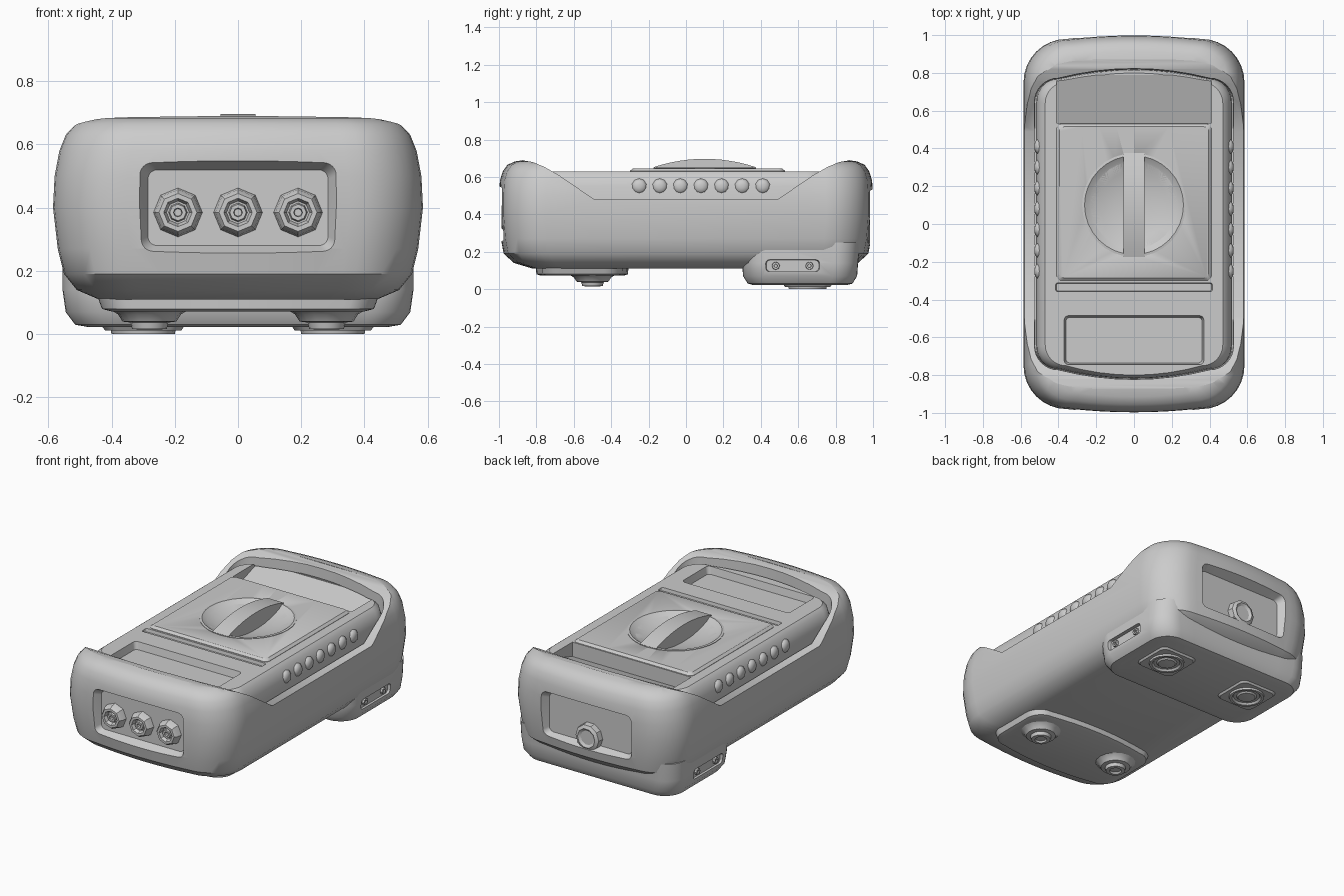
import bpy, bmesh, math
from mathutils import Matrix, Vector

cube = bpy.data.objects.get("Cube")
if cube:
    bpy.data.objects.remove(cube, do_unlink=True)

grey = bpy.data.materials.new("mid_grey")
grey.use_nodes = True
COLOUR = (0.6, 0.6, 0.6, 1)
grey.diffuse_color = COLOUR
grey.node_tree.nodes["Principled BSDF"].inputs["Base Color"].default_value = COLOUR

UP = Matrix()
DOWN = Matrix.Rotation(math.pi, 4, 'X')
FRONT = Matrix.Rotation(math.pi / 2, 4, 'X')
BACK = Matrix.Rotation(-math.pi / 2, 4, 'X')


def sideways(s):
    return Matrix.Rotation(s * math.pi / 2, 4, 'Y')


def skin(name, loops, loc=(0, 0, 0), turn=UP, angle=35):
    """Join matching loops of points into a closed, capped skin."""
    bm = bmesh.new()
    rows = [[bm.verts.new(p) for p in loop] for loop in loops]
    n = len(rows[0])
    for a, b in zip(rows, rows[1:]):
        for i in range(n):
            j = (i + 1) % n
            bm.faces.new((a[i], a[j], b[j], b[i]))
    bm.faces.new(rows[0][::-1])
    bm.faces.new(rows[-1])
    bmesh.ops.recalc_face_normals(bm, faces=bm.faces)
    bm.transform(Matrix.Translation(loc) @ turn)
    mesh = bpy.data.meshes.new(name)
    bm.to_mesh(mesh)
    bm.free()
    obj = bpy.data.objects.new(name, mesh)
    bpy.context.collection.objects.link(obj)
    mesh.materials.append(grey)
    smooth(obj, angle)
    return obj


def smooth(obj, angle=35):
    bpy.ops.object.select_all(action='DESELECT')
    obj.select_set(True)
    bpy.context.view_layer.objects.active = obj
    bpy.ops.object.shade_smooth_by_angle(angle=math.radians(angle))


def rounded(hx, hy, r, z, bulge=0.0, arc=8):
    """Rounded rectangle loop whose short ends can bulge outwards."""
    pts = []
    for q, (sx, sy) in enumerate(((1, 1), (-1, 1), (-1, -1), (1, -1))):
        for k in range(arc + 1):
            a = (q + k / arc) * math.pi / 2
            pts.append((sx * (hx - r) + r * math.cos(a),
                        sy * (hy - r - bulge) + r * math.sin(a), z))
        if q in (0, 2):
            for t in (0.75, 0.5, 0.25, 0, -0.25, -0.5, -0.75):
                pts.append((sx * t * (hx - r), sy * (hy - bulge * t * t), z))
    return pts


def slab(name, rings, loc=(0, 0, 0), turn=UP, bulge=0.0, angle=35):
    return skin(name, [rounded(*ring, bulge) for ring in rings], loc, turn, angle)


def lathe(name, profile, segs, loc, turn=UP, angle=35):
    loops = [[(r * math.cos(math.tau * i / segs), r * math.sin(math.tau * i / segs), z)
              for i in range(segs)] for r, z in profile]
    return skin(name, loops, loc, turn, angle)


def extrude_x(name, profile, half):
    return skin(name, [[(x, y, z) for y, z in profile] for x in (-half, half)])


def cut(obj, cutter):
    mod = obj.modifiers.new("cut", 'BOOLEAN')
    mod.operation, mod.solver, mod.object = 'DIFFERENCE', 'EXACT', cutter
    bpy.ops.object.select_all(action='DESELECT')
    obj.select_set(True)
    bpy.context.view_layer.objects.active = obj
    bpy.ops.object.modifier_apply(modifier=mod.name)
    bpy.data.objects.remove(cutter, do_unlink=True)
    smooth(obj)


# Protective outer shell, with raised ends and low side walls
shell = slab("outer_shell", [
    (0.44, 0.82, 0.16, 0.11), (0.51, 0.92, 0.2, 0.14), (0.55, 0.975, 0.22, 0.19),
    (0.57, 0.99, 0.23, 0.27), (0.585, 1.0, 0.23, 0.4), (0.58, 1.0, 0.23, 0.5),
    (0.565, 0.995, 0.23, 0.58), (0.545, 0.98, 0.22, 0.63), (0.515, 0.955, 0.2, 0.665),
    (0.47, 0.915, 0.18, 0.683), (0.42, 0.87, 0.16, 0.69)], bulge=0.02)
half_dip = [(0.87, 0.8), (0.87, 0.688), (0.82, 0.68), (0.76, 0.655), (0.68, 0.61), (0.49, 0.48)]
cut(shell, extrude_x("dip_cutter", half_dip + [(-y, z) for y, z in half_dip[::-1]], 0.8))
cut(shell, slab("cavity_cutter", [(0.525, 0.81, 0.12, 0.46), (0.53, 0.83, 0.13, 0.8)], bulge=0.05))

# Recessed end panels
for name, turn, y, z in (("front", FRONT, -1, 0.4), ("back", BACK, 1, 0.385)):
    cut(shell, slab(name + "_cutter", [(0.285, 0.12, 0.03, -0.06), (0.32, 0.15, 0.04, 0.0),
                                       (0.34, 0.165, 0.05, 0.05)], (0, y, z), turn))

# Sockets on the front panel and plug on the back panel
SOCKET = [(0.08, -0.02), (0.072, 0.025), (0.06, 0.042), (0.045, 0.042), (0.036, 0.02),
          (0.03, 0.02), (0.026, 0.034), (0.014, 0.034), (0.012, 0.005)]
for x, name in ((-0.19, "right"), (0, "middle"), (0.19, "left")):
    lathe(name + "_socket", SOCKET, 8, (x, -0.945, 0.385), FRONT)
lathe("back_plug", [(0.085, -0.02), (0.08, 0.03), (0.06, 0.04), (0.045, 0.03)], 10,
      (0, 0.945, 0.31), BACK)

# Inner instrument case
case = slab("instrument_case", [(0.52, 0.83, 0.13, 0.44), (0.515, 0.825, 0.13, 0.55),
                                (0.495, 0.815, 0.12, 0.61), (0.47, 0.80, 0.11, 0.63)], bulge=0.05)
cut(case, slab("window_cutter", [(0.36, 0.12, 0.02, 0.585), (0.385, 0.145, 0.03, 0.7)],
               (0, -0.615, 0)))
cut(case, extrude_x("slope_cutter", [(0.535, 0.54), (0.79, 0.625), (0.79, 0.7), (0.535, 0.7)], 0.41))
cut(case, slab("groove_cutter", [(0.41, 0.02, 0.01, 0.61), (0.43, 0.035, 0.01, 0.7)], (0, -0.335, 0)))

# Raised face plate with a bowl for the dial
plate = slab("face_plate", [(0.415, 0.42, 0.03, 0.53), (0.41, 0.415, 0.03, 0.632),
                            (0.395, 0.40, 0.025, 0.645)], (0, 0.115, 0))
BOWL = [(0.02, 0.59), (0.1, 0.596), (0.18, 0.612), (0.235, 0.632), (0.265, 0.65), (0.28, 0.7)]
for body in (case, plate):
    cut(body, lathe("bowl_cutter", BOWL, 32, (0, 0.1, 0)))
lathe("dial_bowl", [(0.27, 0.56), (0.275, 0.648), (0.262, 0.65)] + BOWL[3::-1], 32, (0, 0.1, 0))

# Arched grip bar across the dial
arch = [(0.1 + 0.275 * t / 6, 0.697 - 0.045 * (t / 6) ** 2) for t in range(-6, 7)]
extrude_x("dial_grip", arch + [(0.28, 0.58), (-0.08, 0.58)], 0.055)

# Finger grips along both sides of the case
for s, side in ((1, "left"), (-1, "right")):
    for i in range(7):
        lathe(f"{side}_finger_grip_{i + 1}", [(0.042, 0), (0.04, 0.012), (0.028, 0.024), (0.01, 0.028)],
              10, (s * 0.5, -0.25 + i * 0.11, 0.55), sideways(s), 60)

# Rear stand block with slots in its sides
stand = slab("rear_stand", [(0.47, 0.25, 0.1, 0.022), (0.515, 0.28, 0.12, 0.03),
                            (0.545, 0.305, 0.13, 0.07), (0.555, 0.31, 0.13, 0.14),
                            (0.555, 0.32, 0.13, 0.25)], (0, 0.61, 0))
for s, side in ((1, "left"), (-1, "right")):
    cut(stand, slab("slot_cutter", [(0.03, 0.14, 0.02, -0.02), (0.036, 0.15, 0.02, 0.03)],
                    (s * 0.555, 0.57, 0.125), sideways(s)))
    for y, place in ((0.48, "front"), (0.66, "rear")):
        lathe(f"{side}_{place}_stud", [(0.022, 0), (0.02, 0.018), (0.01, 0.018), (0.009, 0.008)], 8,
              (s * 0.53, y, 0.125), sideways(s))
    # Rubber feet under the stand and the front pad
    slab(side + "_rear_foot_plate", [(0.13, 0.13, 0.04, 0), (0.12, 0.12, 0.04, 0.014)],
         (s * 0.3, 0.65, 0.025), DOWN)
    lathe(side + "_rear_foot", [(0.105, 0), (0.1, 0.025), (0.085, 0.025), (0.075, 0.013),
                                (0.06, 0.013), (0.05, 0.022), (0.02, 0.025)], 16,
          (s * 0.3, 0.65, 0.025), DOWN)
    lathe(side + "_front_foot", [(0.12, 0), (0.1, 0.012), (0.085, 0.035), (0.06, 0.038),
                                 (0.055, 0.058), (0.035, 0.06), (0.03, 0.05)], 16,
          (s * 0.28, -0.5, 0.075), DOWN)

# Front pad under the shell
slab("front_pad", [(0.40, 0.22, 0.08, 0.072), (0.43, 0.245, 0.1, 0.08), (0.46, 0.25, 0.1, 0.16)],
     (0, -0.555, 0), bulge=0.03)
